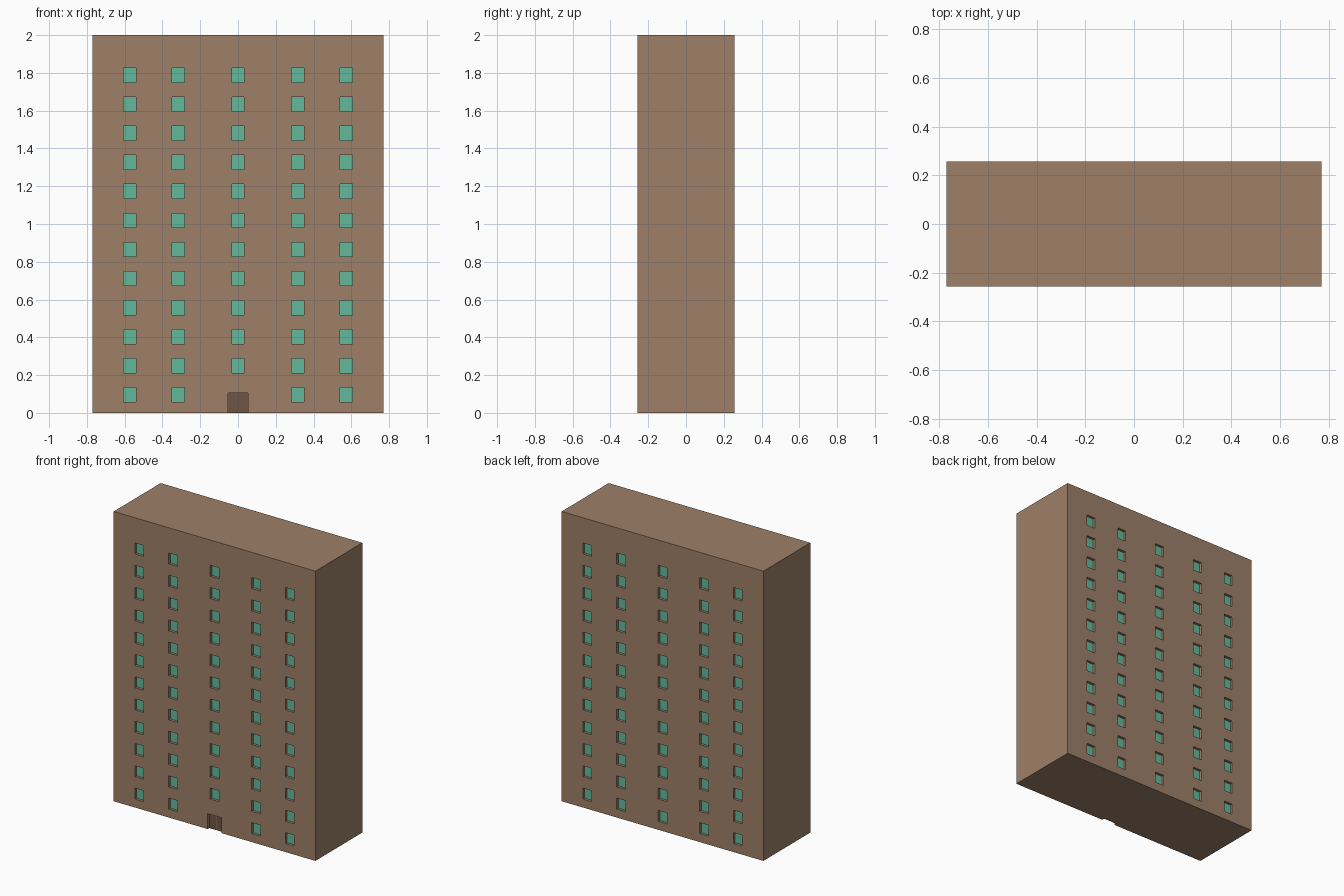
import bpy, bmesh
from mathutils import Matrix, Vector

if "Cube" in bpy.data.objects:
    bpy.data.objects.remove(bpy.data.objects["Cube"])

W, D, H = 0.77, 0.256, 2.0            # half width, half depth, height
COLS = (-0.574, -0.317, 0.0, 0.317, 0.574)
ROWS = [0.096 + 0.1538 * i for i in range(12)]
WIN_W, WIN_H = 0.066, 0.076
RECESS = 0.018


def material(name, rgb):
    m = bpy.data.materials.new(name)
    m.diffuse_color = (*rgb, 1)
    m.use_nodes = True
    m.node_tree.nodes["Principled BSDF"].inputs["Base Color"].default_value = m.diffuse_color
    return m


def boxes(name, specs, mat):
    """One object made of boxes given as (min corner, max corner)."""
    bm = bmesh.new()
    for lo, hi in specs:
        lo, hi = Vector(lo), Vector(hi)
        bmesh.ops.create_cube(bm, size=1, matrix=Matrix.Translation((lo + hi) / 2)
                              @ Matrix.Diagonal((*(hi - lo), 1)))
    me = bpy.data.meshes.new(name)
    bm.to_mesh(me)
    bm.free()
    me.materials.append(mat)
    ob = bpy.data.objects.new(name, me)
    bpy.context.collection.objects.link(ob)
    return ob


def window_box(side, x, z, outer, inner):
    """Box in a window opening, from outer to inner depth behind the facade."""
    ys = sorted((side * (D - outer), side * (D - inner)))
    return ((x - WIN_W / 2, ys[0], z - WIN_H / 2), (x + WIN_W / 2, ys[1], z + WIN_H / 2))


wall = material("wall_brown", (0.34, 0.216, 0.138))
glass = material("window_teal", (0.127, 0.479, 0.332))
wood = material("door_brown", (0.156, 0.09, 0.058))

# Every window opening, leaving room for the door at the front
spots = [(s, x, z) for s in (-1, 1) for x in COLS for i, z in enumerate(ROWS)
         if not (s < 0 and x == 0 and i == 0)]

# Building block with recessed openings
block = boxes("building_block", [((-W, -D, 0), (W, D, H))], wall)
openings = [window_box(*p, -0.05, RECESS + 0.002) for p in spots]
openings.append(((-0.052, -D - 0.05, -0.05), (0.052, -D + RECESS + 0.002, 0.106)))
cutter = boxes("opening_cutter", openings, wall)
cutter.hide_render = True
cutter.hide_set(True)
cut = block.modifiers.new("openings", 'BOOLEAN')
cut.operation = 'DIFFERENCE'
cut.solver = 'EXACT'
cut.object = cutter

# Window panes
boxes("window_panes", [window_box(*p, RECESS, RECESS + 0.006) for p in spots], glass)

# Double door leaves
boxes("door_leaves", [((a, -D + RECESS, 0), (b, -D + RECESS + 0.006, 0.106))
                      for a, b in ((-0.052, -0.001), (0.001, 0.052))], wood)
